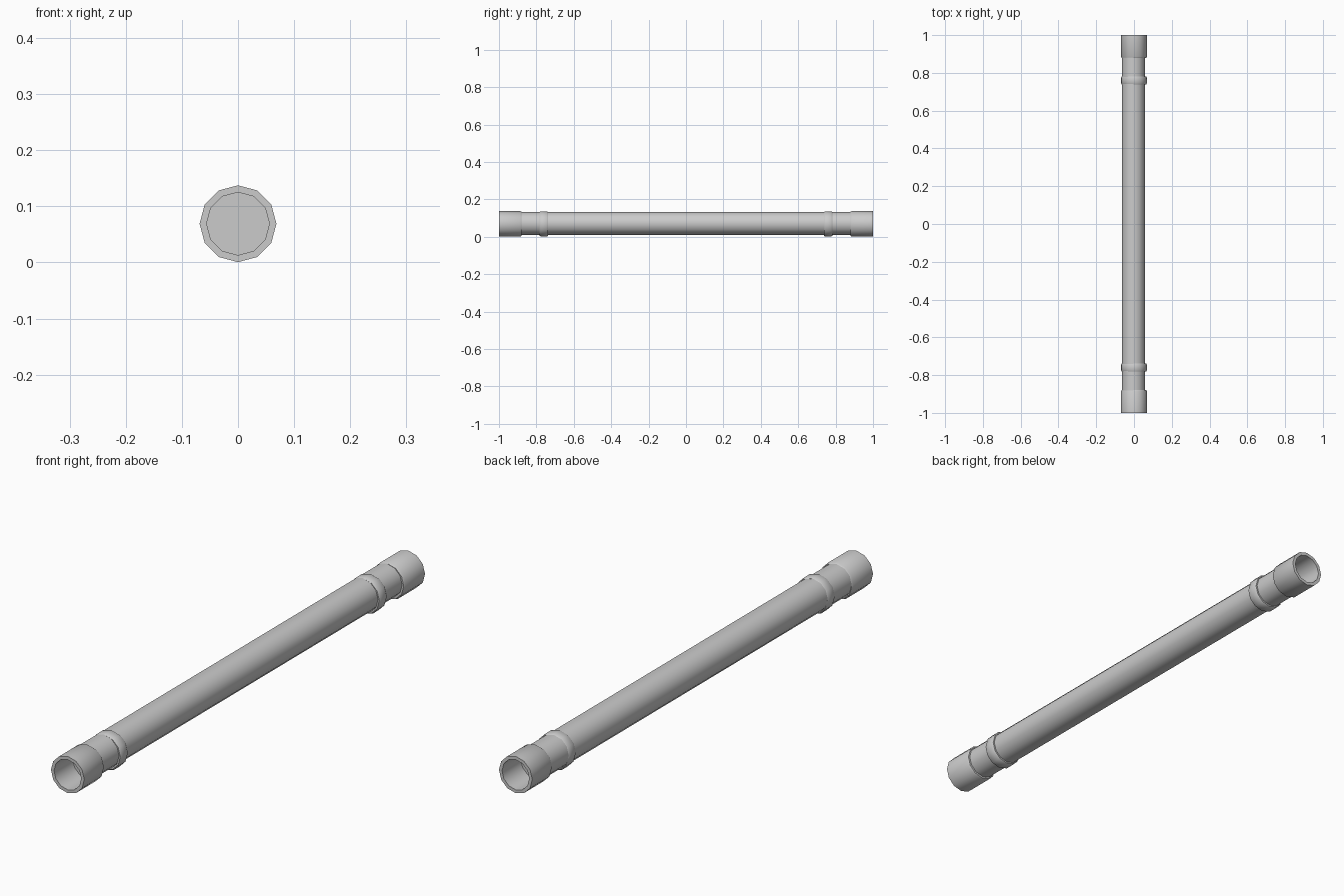
import bpy, bmesh, math

if "Cube" in bpy.data.objects:
    bpy.data.objects.remove(bpy.data.objects["Cube"])

SIDES = 12
AXIS_Z = 0.069


def revolve(name, profile, cx=0.0, cz=AXIS_Z, closed=False):
    """Revolve (y, radius) points around a lengthwise axis."""
    bm = bmesh.new()
    rings = []
    for y, r in profile:
        rings.append([bm.verts.new((cx + r * math.sin(2 * math.pi * i / SIDES), y,
                                    cz + r * math.cos(2 * math.pi * i / SIDES)))
                      for i in range(SIDES)])
    pairs = list(zip(rings, rings[1:]))
    if closed:
        pairs.append((rings[-1], rings[0]))
    else:
        bm.faces.new(rings[0])
        bm.faces.new(rings[-1])
    for a, b in pairs:
        for i in range(SIDES):
            j = (i + 1) % SIDES
            bm.faces.new((a[i], a[j], b[j], b[i]))
    bmesh.ops.recalc_face_normals(bm, faces=bm.faces)
    mesh = bpy.data.meshes.new(name)
    bm.to_mesh(mesh)
    bm.free()
    obj = bpy.data.objects.new(name, mesh)
    bpy.context.collection.objects.link(obj)
    bpy.ops.object.select_all(action='DESELECT')
    obj.select_set(True)
    bpy.context.view_layer.objects.active = obj
    bpy.ops.object.shade_smooth_by_angle(angle=math.radians(35))
    return obj


# Long main tube, seated very slightly off the collar axis
revolve("main_tube", [(-0.89, 0.0615), (0.89, 0.0615)], cx=-0.003, cz=AXIS_Z + 0.003)

for side, label in ((-1, "front"), (1, "back")):
    # Open end collar with a chamfered inner shoulder
    collar = [(1.0, 0.0685), (0.886, 0.0685), (0.88, 0.065), (0.88, 0.056), (1.0, 0.056)]
    revolve(label + "_collar", [(side * y, r) for y, r in collar], closed=True)
    # Raised band with chamfered edges
    band = [(0.738, 0.058), (0.738, 0.064), (0.744, 0.0675),
            (0.776, 0.0675), (0.782, 0.064), (0.782, 0.058)]
    revolve(label + "_band", [(side * y, r) for y, r in band], closed=True)
